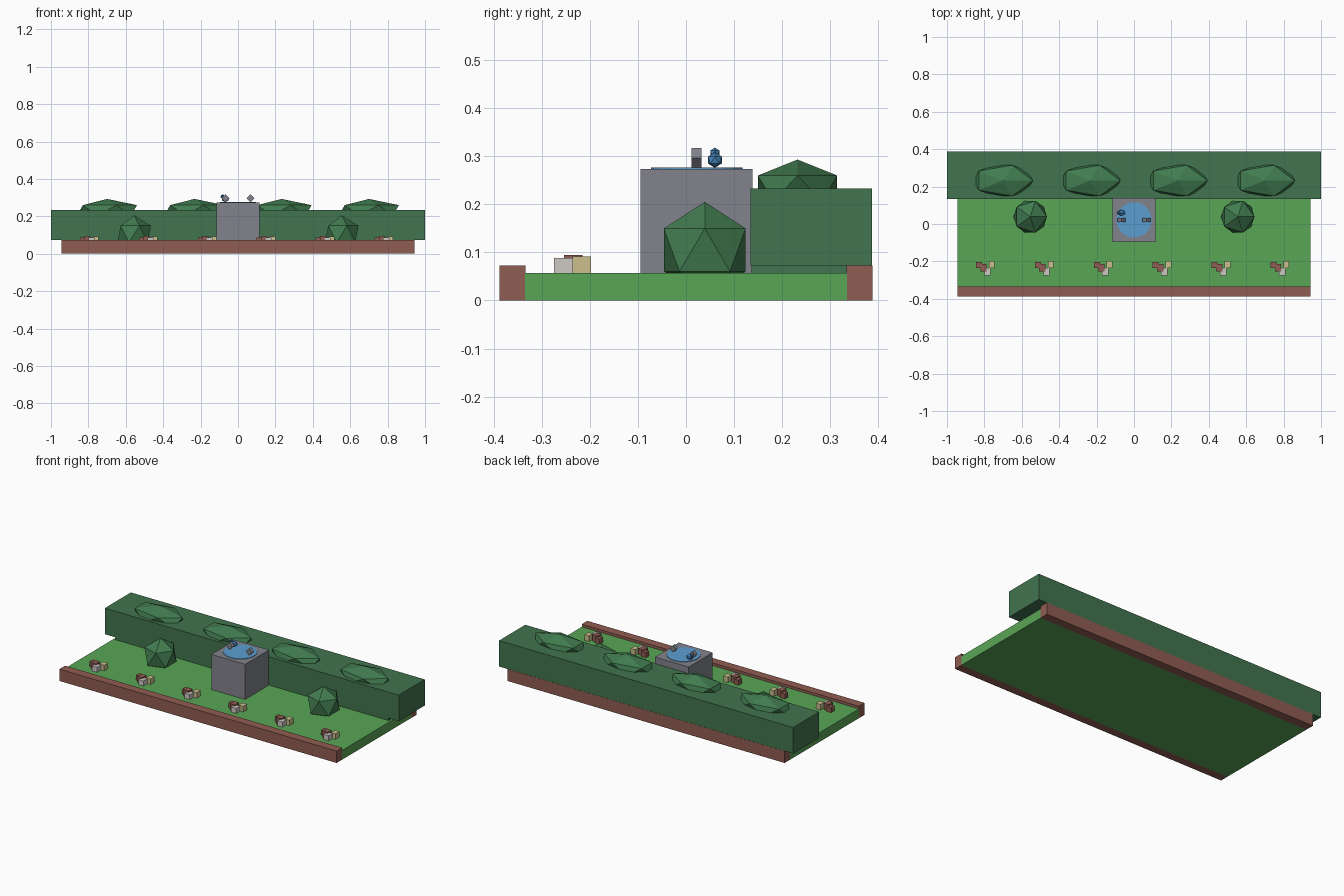
import bpy, bmesh, math
from mathutils import Matrix

if "Cube" in bpy.data.objects:
    bpy.data.objects.remove(bpy.data.objects["Cube"])


def material(name, r, g, b):
    lin = [((c / 255 + 0.055) / 1.055) ** 2.4 for c in (r, g, b)]
    m = bpy.data.materials.new(name)
    m.diffuse_color = (*lin, 1)
    m.use_nodes = True
    m.node_tree.nodes["Principled BSDF"].inputs["Base Color"].default_value = m.diffuse_color
    return m


grass = material("grass green", 90, 166, 87)
hedge_green = material("hedge green", 66, 116, 79)
leaf = material("leaf green", 65, 124, 80)
brick = material("brick red", 144, 93, 82)
stone = material("stone grey", 130, 131, 140)
water = material("water blue", 92, 158, 208)
blue = material("bird blue", 70, 135, 190)
cream = material("cream", 203, 192, 142)
white = material("off white", 205, 200, 196)


def finish(name, bm, mat):
    me = bpy.data.meshes.new(name)
    bm.to_mesh(me)
    bm.free()
    me.materials.append(mat)
    ob = bpy.data.objects.new(name, me)
    bpy.context.collection.objects.link(ob)
    return ob


def box(name, x, y, z, mat, turn=0):
    """Box from (min, max) ranges, optionally turned about its own y axis."""
    bm = bmesh.new()
    size = [r[1] - r[0] for r in (x, y, z)]
    mid = [(r[0] + r[1]) / 2 for r in (x, y, z)]
    bmesh.ops.create_cube(bm, size=1, matrix=Matrix.Translation(mid)
                          @ Matrix.Rotation(turn, 4, 'Y') @ Matrix.Diagonal((*size, 1)))
    return finish(name, bm, mat)


def ball(name, centre, radii, mat):
    """Low-poly icosahedron stretched to the given radii."""
    bm = bmesh.new()
    bmesh.ops.create_icosphere(bm, subdivisions=1, radius=1,
                               matrix=Matrix.Translation(centre) @ Matrix.Diagonal((*radii, 1)))
    return finish(name, bm, mat)


# Lawn and the brick edging at front and back
box("lawn", (-0.943, 0.943), (-0.335, 0.335), (0, 0.057), grass)
box("front_edging", (-0.943, 0.943), (-0.388, -0.334), (0, 0.073), brick)
box("back_edging", (-0.943, 0.943), (0.334, 0.388), (0, 0.073), brick)

# Hedge with its recessed foot and leafy humps
box("hedge", (-1, 1), (0.134, 0.387), (0.073, 0.233), hedge_green)
box("hedge_foot", (-0.93, 0.93), (0.136, 0.334), (0.05, 0.074), hedge_green)
for i, x in enumerate((-0.70, -0.233, 0.233, 0.70)):
    ball(f"hedge_hump_{i}", (x, 0.232, 0.233), (0.179, 0.097, 0.06), leaf)

# Round bushes
for side in (-1, 1):
    ball(f"bush_{side}", (0.555 * side, 0.039, 0.105), (0.1, 0.1, 0.1), leaf)

# Stone plinth with its round pool
box("plinth", (-0.115, 0.115), (-0.095, 0.138), (0.05, 0.273), stone)
bm = bmesh.new()
bmesh.ops.create_cone(bm, cap_ends=True, segments=20, radius1=0.095, radius2=0.095,
                      depth=0.006, matrix=Matrix.Translation((0, 0.022, 0.273)))
finish("pool", bm, water)

# Tilted stones standing in the pool
for side in (-1, 1):
    x = 0.067 * side
    box(f"pool_stone_{side}", (x - 0.015, x + 0.015), (0.011, 0.032), (0.281, 0.311),
        stone, math.pi / 4)

# Small bird beside the left stone
ball("bird_body", (-0.067, 0.06, 0.292), (0.022, 0.017, 0.016), blue)
ball("bird_head", (-0.083, 0.06, 0.307), (0.011, 0.011, 0.011), blue)

# Row of flower block clusters
for i in range(6):
    x = -0.788 + 0.315 * i
    box(f"red_flower_{i}", (x - 0.057, x - 0.025), (-0.235, -0.203), (0.05, 0.088), brick)
    box(f"tall_red_flower_{i}", (x - 0.034, x), (-0.254, -0.215), (0.05, 0.095), brick)
    box(f"white_flower_{i}", (x - 0.012, x + 0.022), (-0.275, -0.236), (0.05, 0.088), white)
    box(f"cream_flower_{i}", (x + 0.012, x + 0.043), (-0.236, -0.198), (0.05, 0.091), cream)
